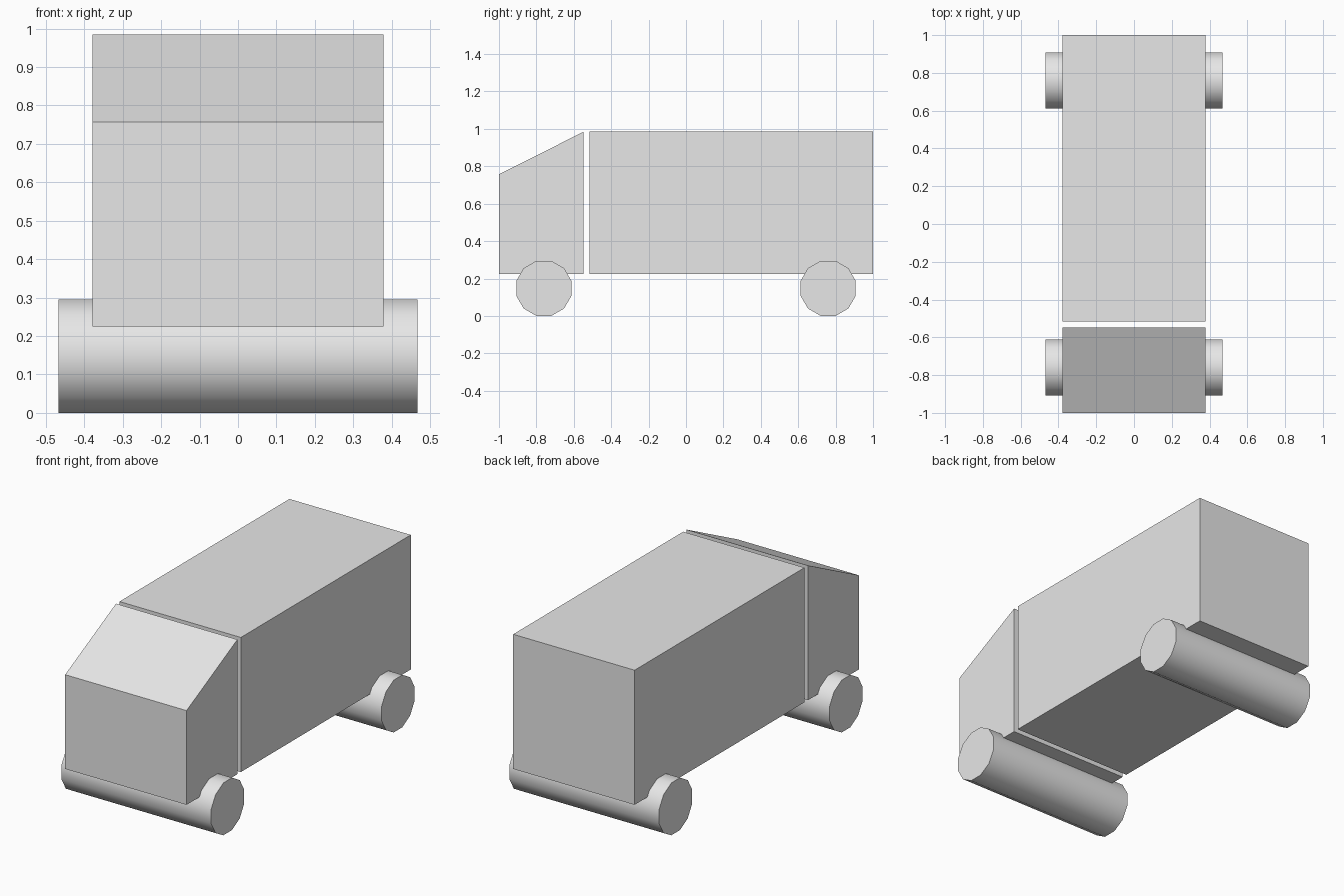
import bpy
import bmesh
from mathutils import Matrix

cube = bpy.data.objects.get("Cube")
if cube:
    bpy.data.objects.remove(cube, do_unlink=True)

# One plain colour for the whole van
grey = bpy.data.materials.new("light_grey")
grey.use_nodes = True
colour = (0.8, 0.8, 0.8, 1)
grey.diffuse_color = colour
grey.node_tree.nodes["Principled BSDF"].inputs["Base Color"].default_value = colour

HALF_WIDTH = 0.379
FLOOR, ROOF = 0.225, 0.985


def add_object(name, bm):
    bmesh.ops.recalc_face_normals(bm, faces=bm.faces)
    mesh = bpy.data.meshes.new(name)
    bm.to_mesh(mesh)
    bm.free()
    mesh.materials.append(grey)
    obj = bpy.data.objects.new(name, mesh)
    bpy.context.collection.objects.link(obj)
    return obj


def body_part(name, profile):
    """Extrude a side profile of (y, z) points across the full width."""
    bm = bmesh.new()
    face = bm.faces.new([bm.verts.new((-HALF_WIDTH, y, z)) for y, z in profile])
    extruded = bmesh.ops.extrude_face_region(bm, geom=[face], use_keep_orig=True)
    verts = [v for v in extruded["geom"] if isinstance(v, bmesh.types.BMVert)]
    bmesh.ops.translate(bm, verts=verts, vec=(2 * HALF_WIDTH, 0, 0))
    return add_object(name, bm)


def wheel_roller(name, y):
    """Twelve-sided roller spanning both sides, smooth round its rim."""
    apothem = 0.1475
    radius = 0.1527
    bm = bmesh.new()
    bmesh.ops.create_cone(bm, cap_ends=True, segments=12, radius1=radius,
                          radius2=radius, depth=0.935)
    # Half a side of turn puts a flat on the ground
    bmesh.ops.rotate(bm, verts=bm.verts, matrix=Matrix.Rotation(0.2618, 3, "Z"))
    low = min(v.co.x for v in bm.verts)
    if abs(low + apothem) > 0.002:
        bmesh.ops.rotate(bm, verts=bm.verts, matrix=Matrix.Rotation(0.2618, 3, "Z"))
    bmesh.ops.rotate(bm, verts=bm.verts, matrix=Matrix.Rotation(1.5708, 3, "Y"))
    bmesh.ops.translate(bm, verts=bm.verts, vec=(0, y, apothem))
    for face in bm.faces:
        face.smooth = len(face.verts) == 4
    return add_object(name, bm)


# Cab with sloping windscreen, and the cargo box behind a narrow gap
body_part("cab", [(-1, FLOOR), (-0.547, FLOOR), (-0.547, ROOF), (-1, 0.757)])
body_part("cargo_box", [(-0.516, FLOOR), (1, FLOOR), (1, ROOF), (-0.516, ROOF)])

# Front and rear wheels
for name, y in (("front_wheels", -0.76), ("rear_wheels", 0.76)):
    wheel_roller(name, y)
